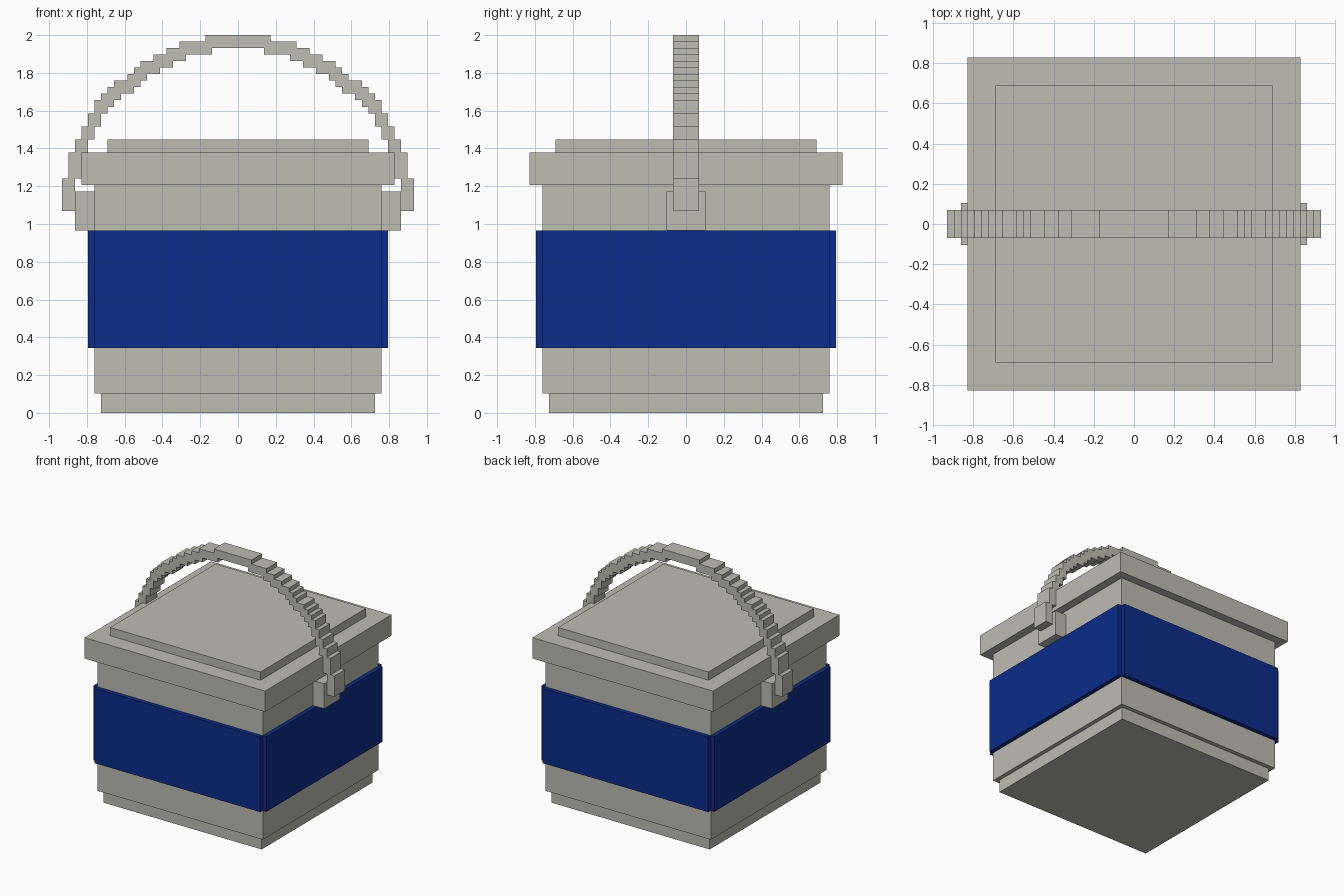
import bpy
import bmesh
from mathutils import Vector

cube = bpy.data.objects.get("Cube")
if cube:
    bpy.data.objects.remove(cube, do_unlink=True)

U = 2 / 58  # block unit: all sizes are whole multiples of it


def material(name, rgb):
    mat = bpy.data.materials.new(name)
    mat.use_nodes = True
    color = (*rgb, 1)
    mat.diffuse_color = color
    mat.node_tree.nodes["Principled BSDF"].inputs["Base Color"].default_value = color
    return mat


grey = material("warm grey", (0.51, 0.51, 0.45))
blue = material("deep blue", (0.0035, 0.026, 0.25))


def add_box(bm, low, high):
    low, high = Vector(low) * U, Vector(high) * U
    verts = bmesh.ops.create_cube(bm, size=1)["verts"]
    for v in verts:
        v.co = (low + high) / 2 + v.co * (high - low)


def boxes(name, mat, *pairs):
    bm = bmesh.new()
    for low, high in pairs:
        add_box(bm, low, high)
    mesh = bpy.data.meshes.new(name)
    bm.to_mesh(mesh)
    bm.free()
    mesh.materials.append(mat)
    obj = bpy.data.objects.new(name, mesh)
    bpy.context.collection.objects.link(obj)
    return obj


def slab(name, half, bottom, top):
    return boxes(name, grey, ((-half, -half, bottom), (half, half, top)))


# Stacked square body and lid
slab("base", 21, 0, 3)
slab("body", 22, 3, 35)
slab("lid", 24, 35, 40)
slab("lid_top", 20, 40, 42)

# Coloured panels, one per side, leaving notched corners
for side, s in (("front", -1), ("back", 1)):
    a, b = sorted((22 * s, 23 * s))
    boxes(side + "_panel", blue, ((-22, a, 10), (22, b, 28)))
for side, s in (("right", -1), ("left", 1)):
    a, b = sorted((22 * s, 23 * s))
    boxes(side + "_panel", blue, ((a, -22, 10), (b, 22, 28)))
    # Handle lugs
    a, b = sorted((22 * s, 25 * s))
    boxes(side + "_lug", grey, ((a, -3, 28), (b, 3, 34)))

# Stepped handle: outer x and top z of each block, from crown to end
steps = [(5, 58), (9, 57), (11, 56), (13, 55), (15, 54), (16, 53), (17, 52),
         (19, 51), (20, 50), (21, 49), (22, 48), (23, 46), (24, 44),
         (25, 42), (26, 40), (27, 36)]
blocks = [((-5, -2, 56), (5, 2, 58))]
for i in range(1, len(steps)):
    outer, top = steps[i]
    inner = min(steps[i - 1][0] - 1, outer - 2)
    below = steps[i + 1][1] if i + 1 < len(steps) else 31
    bottom = min(top - 2, below)
    blocks.append(((inner, -2, bottom), (outer, 2, top)))
    blocks.append(((-outer, -2, bottom), (-inner, 2, top)))
boxes("handle", grey, *blocks)
